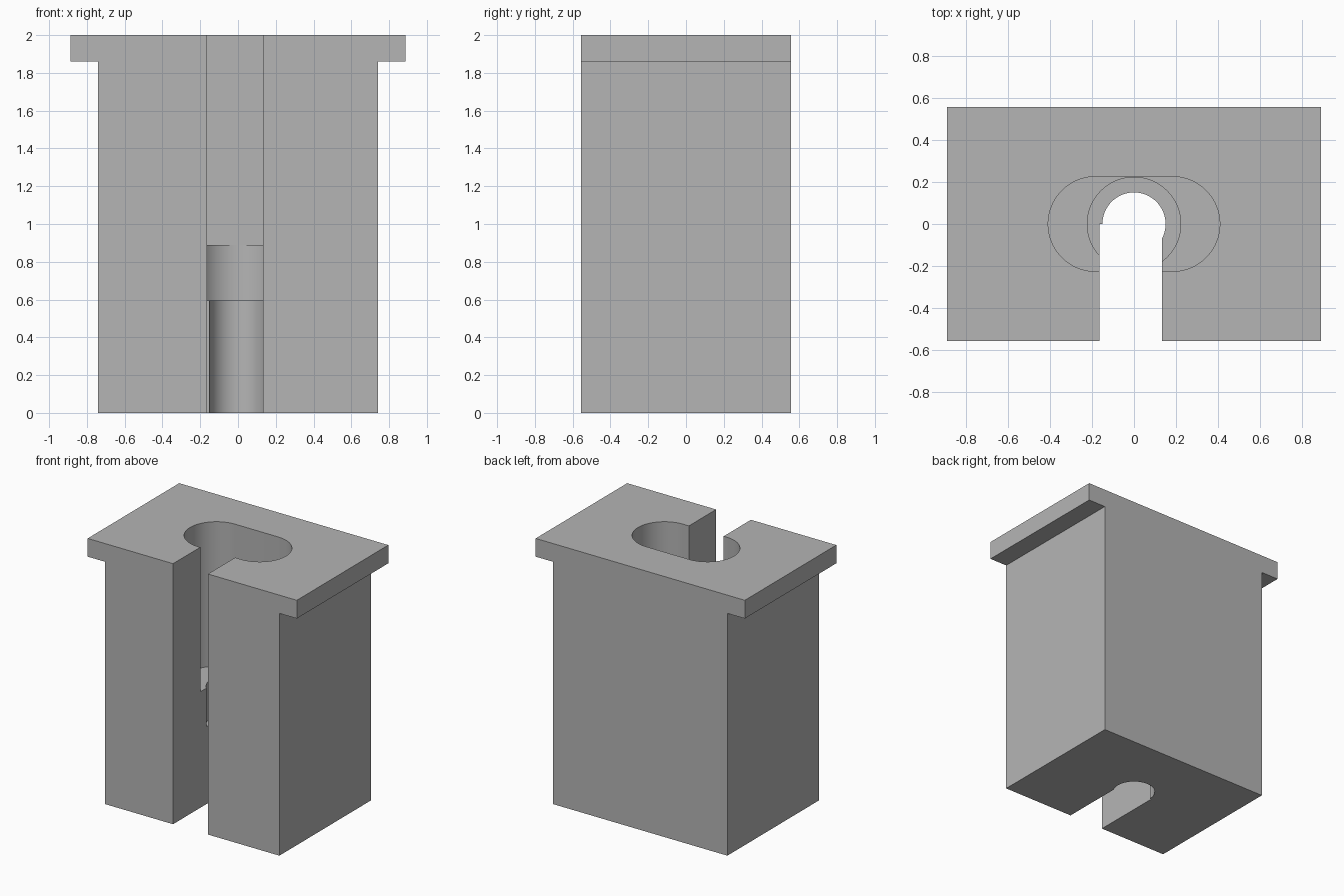
import bpy, bmesh, math
from mathutils import Vector

if "Cube" in bpy.data.objects:
    bpy.data.objects.remove(bpy.data.objects["Cube"], do_unlink=True)

HALF_DEPTH = 0.555
TOP = 2.0

grey = bpy.data.materials.new("plain_grey")
grey.use_nodes = True
colour = (0.46, 0.46, 0.46, 1)
grey.diffuse_color = colour
grey.node_tree.nodes["Principled BSDF"].inputs["Base Color"].default_value = colour


def prism(name, profile, sweep):
    """Closed solid: a profile polygon extruded along a sweep vector."""
    bm = bmesh.new()
    face = bm.faces.new([bm.verts.new(p) for p in profile])
    moved = bmesh.ops.extrude_face_region(bm, geom=[face])["geom"]
    verts = [v for v in moved if isinstance(v, bmesh.types.BMVert)]
    bmesh.ops.translate(bm, verts=verts, vec=Vector(sweep))
    bmesh.ops.recalc_face_normals(bm, faces=bm.faces)
    mesh = bpy.data.meshes.new(name)
    bm.to_mesh(mesh)
    bm.free()
    mesh.materials.append(grey)
    obj = bpy.data.objects.new(name, mesh)
    bpy.context.collection.objects.link(obj)
    return obj


def rounded_slot(radius, offset, z, steps=48):
    """Outline of two half circles set apart along x (a circle at offset 0)."""
    points = []
    for side, start in ((1, -math.pi / 2), (-1, math.pi / 2)):
        count = steps + 1 if offset else steps
        for i in range(count):
            a = start + math.pi * i / steps
            points.append((side * offset + radius * math.cos(a), radius * math.sin(a), z))
    return points


# T-shaped block with side flanges at the top
half = [(0.74, 0), (0.74, 1.86), (0.888, 1.86), (0.888, TOP)]
outline = half + [(-x, z) for x, z in reversed(half)]
block = prism("flanged_block", [(x, -HALF_DEPTH, z) for x, z in outline],
              (0, 2 * HALF_DEPTH, 0))

# Cutters: top pocket, stepped bore, and the open front slot
slot_outline = [(-0.163, -0.8, -0.1), (0.133, -0.8, -0.1),
                (0.133, 0, -0.1), (-0.163, 0, -0.1)]
cutters = [
    prism("pocket_cutter", rounded_slot(0.225, 0.183, 0.89), (0, 0, 1.3)),
    prism("counterbore_cutter", rounded_slot(0.222, 0, 0.595), (0, 0, 0.6)),
    prism("bore_cutter", rounded_slot(0.15, 0, -0.1), (0, 0, 1.2)),
    prism("front_slot_cutter", slot_outline, (0, 0, 2.3)),
]

bpy.context.view_layer.objects.active = block
for cutter in cutters:
    mod = block.modifiers.new(cutter.name, "BOOLEAN")
    mod.operation = "DIFFERENCE"
    mod.solver = "EXACT"
    mod.object = cutter
    bpy.ops.object.modifier_apply(modifier=mod.name)
    bpy.data.objects.remove(cutter, do_unlink=True)

# Smooth bore walls with crisp edges
bpy.ops.object.select_all(action="DESELECT")
block.select_set(True)
bpy.ops.object.shade_smooth_by_angle(angle=math.radians(30))
